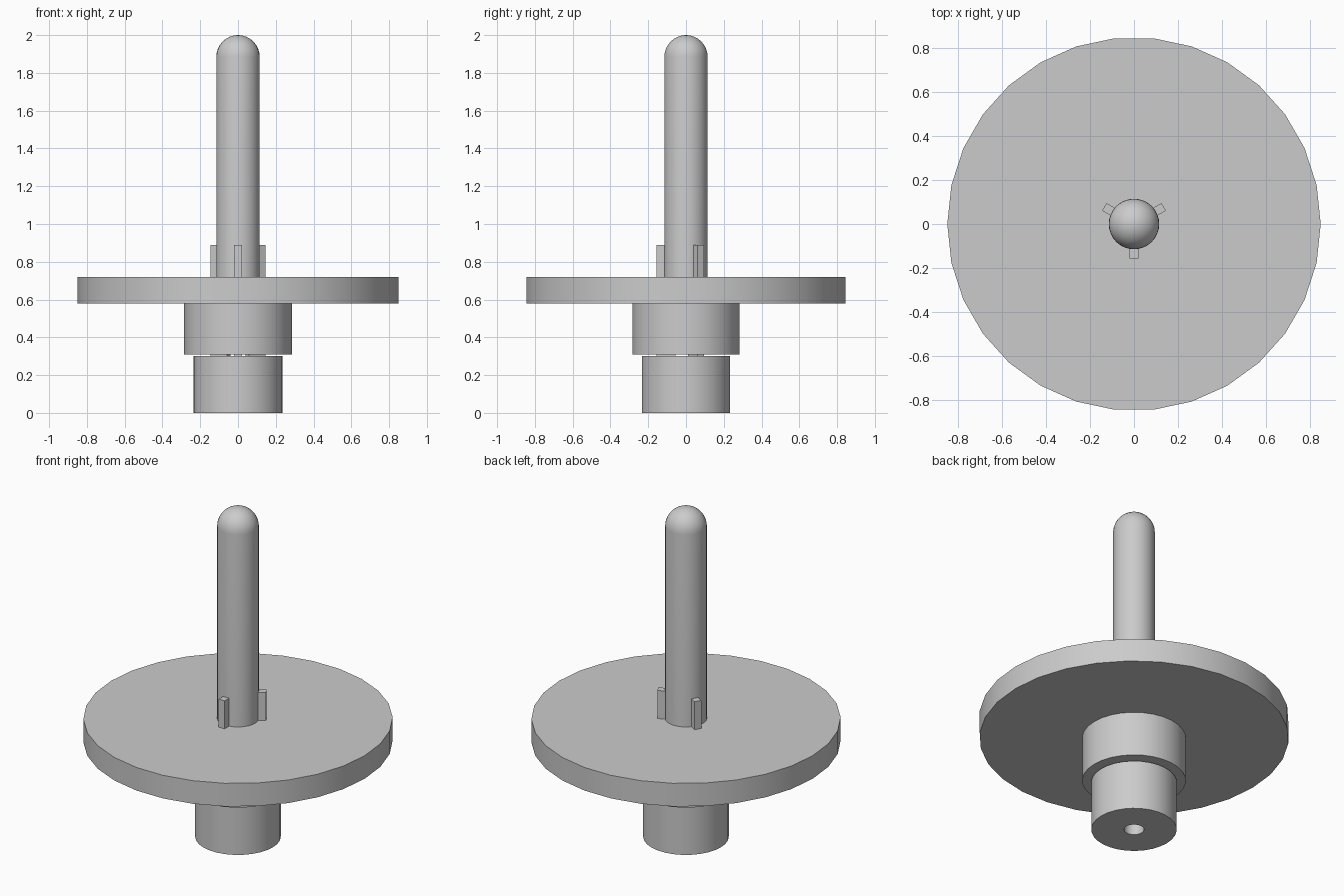
import bpy, bmesh, math
from mathutils import Matrix

cube = bpy.data.objects.get("Cube")
if cube:
    bpy.data.objects.remove(cube, do_unlink=True)

SIDES = 30
BORE = 0.055
ROD = 0.115

grey = bpy.data.materials.new("plain grey")
grey.use_nodes = True
colour = (0.6, 0.6, 0.6, 1)
grey.diffuse_color = colour
grey.node_tree.nodes["Principled BSDF"].inputs["Base Color"].default_value = colour


def finish(bm, name, smooth=True):
    bmesh.ops.recalc_face_normals(bm, faces=bm.faces)
    mesh = bpy.data.meshes.new(name)
    bm.to_mesh(mesh)
    bm.free()
    mesh.materials.append(grey)
    obj = bpy.data.objects.new(name, mesh)
    bpy.context.collection.objects.link(obj)
    if smooth:
        bpy.ops.object.select_all(action='DESELECT')
        obj.select_set(True)
        bpy.context.view_layer.objects.active = obj
        bpy.ops.object.shade_smooth_by_angle(angle=math.radians(30))
    return obj


def lathe(name, profile, closed=True):
    """Revolve an (r, z) profile around the z axis."""
    bm = bmesh.new()
    verts = [bm.verts.new((r, 0, z)) for r, z in profile]
    pairs = list(zip(verts, verts[1:]))
    if closed:
        pairs.append((verts[-1], verts[0]))
    edges = [bm.edges.new(p) for p in pairs]
    bmesh.ops.spin(bm, geom=verts + edges, cent=(0, 0, 0), axis=(0, 0, 1),
                   angle=2 * math.pi, steps=SIDES, use_duplicate=False)
    bmesh.ops.remove_doubles(bm, verts=bm.verts, dist=0.0005)
    return finish(bm, name)


def ring(name, inner, outer, z0, z1):
    return lathe(name, [(inner, z0), (outer, z0), (outer, z1), (inner, z1)])


# Base collar with its bore, then hub and wide disc above a thin gap
ring("base_collar", BORE, 0.235, 0, 0.30)
ring("hub", ROD, 0.285, 0.31, 0.58)
ring("disc", ROD, 0.85, 0.58, 0.72)

# Hollow round-tipped rod
dome = [(ROD * math.cos(a), 2 - ROD + ROD * math.sin(a))
        for a in (math.pi / 2 * i / 8 for i in range(9))]
lathe("rod", [(0, 1.85), (BORE, 1.85), (BORE, 0.31), (ROD, 0.31)] + dome, closed=False)

# Three upright fins rising from the collar through the disc
for i in range(3):
    bm = bmesh.new()
    bmesh.ops.create_cube(bm, size=1, matrix=(
        Matrix.Rotation(math.radians(30 + 120 * i), 4, 'Z')
        @ Matrix.Translation((0.106, 0, 0.594))
        @ Matrix.Diagonal((0.1, 0.04, 0.592, 1))))
    finish(bm, f"fin_{i + 1}", smooth=False)
